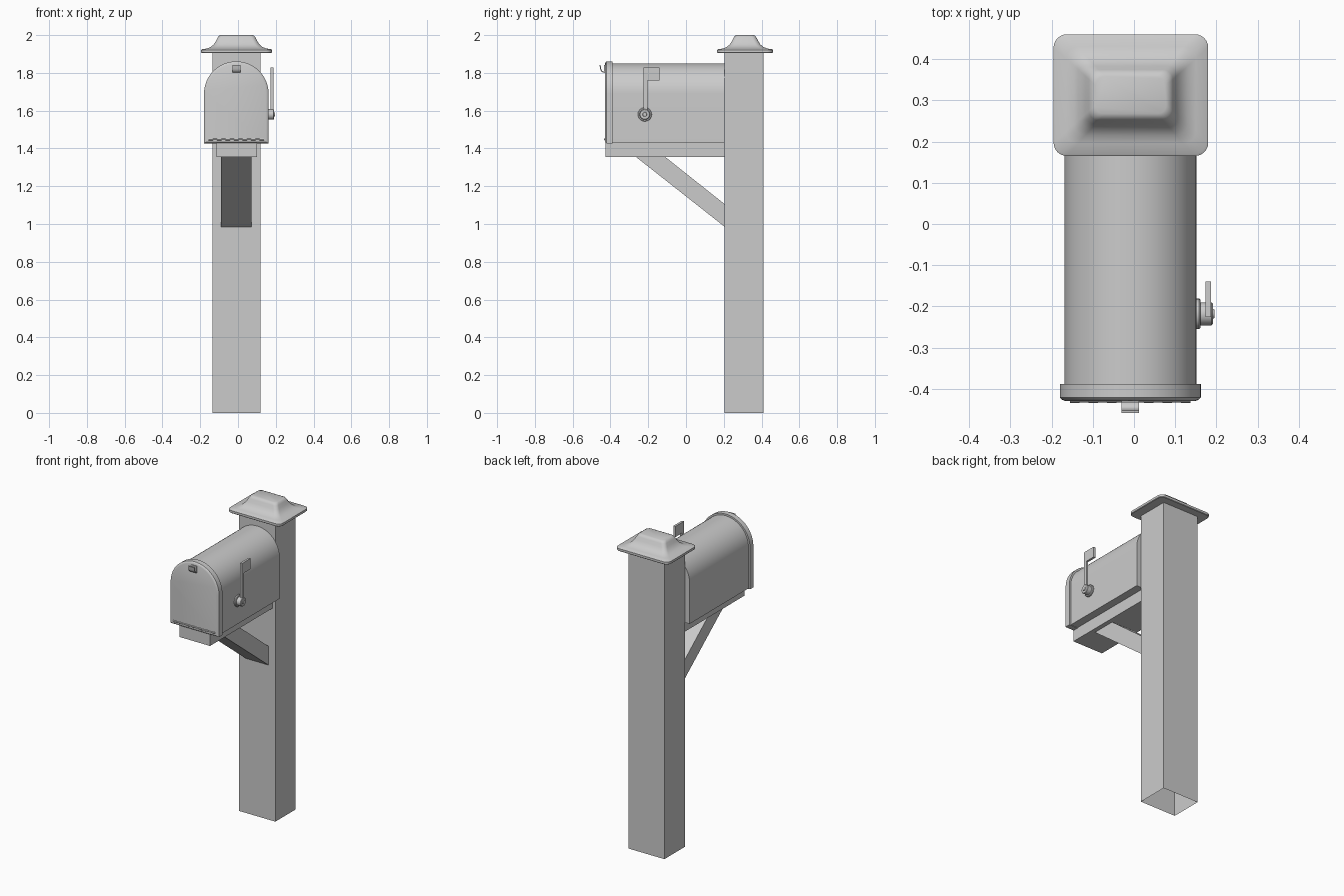
import bpy, bmesh
from math import sin, cos, pi, radians
from mathutils import Vector

if "Cube" in bpy.data.objects:
    bpy.data.objects.remove(bpy.data.objects["Cube"])


def make(name, verts, faces, smooth=False):
    me = bpy.data.meshes.new(name)
    me.from_pydata(verts, [], faces)
    bm = bmesh.new()
    bm.from_mesh(me)
    bmesh.ops.recalc_face_normals(bm, faces=bm.faces)
    bm.to_mesh(me)
    bm.free()
    ob = bpy.data.objects.new(name, me)
    bpy.context.collection.objects.link(ob)
    if smooth:
        bpy.ops.object.select_all(action='DESELECT')
        bpy.context.view_layer.objects.active = ob
        ob.select_set(True)
        bpy.ops.object.shade_smooth_by_angle(angle=radians(35))
    return ob


def loft(name, rings, smooth=False, cap_start=True, cap_end=True):
    n = len(rings[0])
    verts = [v for r in rings for v in r]
    faces = [(k * n + i, k * n + (i + 1) % n, (k + 1) * n + (i + 1) % n, (k + 1) * n + i)
             for k in range(len(rings) - 1) for i in range(n)]
    if cap_start:
        faces.append(tuple(range(n)))
    if cap_end:
        faces.append(tuple(range(len(verts) - n, len(verts))))
    return make(name, verts, faces, smooth)


def box(name, x0, x1, y0, y1, z0, z1, open_bottom=False):
    rings = [[(x0, y0, z), (x1, y0, z), (x1, y1, z), (x0, y1, z)] for z in (z0, z1)]
    return loft(name, rings, cap_start=not open_bottom)


def side_prism(name, prof, x0, x1, smooth=False):
    return loft(name, [[(x, y, z) for y, z in prof] for x in (x0, x1)], smooth)


def arch(y, cx, r, z_spring, z0, n=32):
    pts = [(cx - r, y, z0), (cx + r, y, z0)]
    return pts + [(cx + r * cos(pi * i / n), y, z_spring + r * sin(pi * i / n))
                  for i in range(n + 1)]


def rounded_rect(cx, cy, hx, hy, r, z, n=6):
    pts = []
    for q, (sx, sy) in enumerate([(1, 1), (-1, 1), (-1, -1), (1, -1)]):
        for i in range(n + 1):
            a = pi / 2 * (q + i / n)
            pts.append((cx + sx * (hx - r) + r * cos(a), cy + sy * (hy - r) + r * sin(a), z))
    return pts


def turned_x(name, cy, cz, prof, n=24):
    rings = [[(x, cy + r * cos(2 * pi * i / n), cz + r * sin(2 * pi * i / n))
              for i in range(n)] for x, r in prof]
    return loft(name, rings, True)


# Post, hollow and open underneath
box("post", -0.135, 0.12, 0.205, 0.41, 0, 1.91, open_bottom=True)

# Flared post cap: (inset, height)
cap = [(0.003, 1.905), (0, 1.908), (0, 1.922), (0.004, 1.925), (0.03, 1.929), (0.05, 1.937),
       (0.066, 1.95), (0.077, 1.967), (0.086, 1.985), (0.092, 1.995), (0.102, 2.0)]
loft("post_cap", [rounded_rect(-0.0075, 0.3125, 0.1875 - d, 0.1475 - d, 0.032 - d * 0.1, z)
                  for d, z in cap], True)

# Support board and diagonal brace
box("support_board", -0.115, 0.1, -0.425, 0.205, 1.355, 1.43)
side_prism("brace", [(-0.265, 1.355), (-0.11, 1.355), (0.205, 1.105), (0.205, 0.985)], -0.09, 0.072)

# Arched mailbox body and overlapping door
CX = -0.009
loft("mailbox_body", [arch(y, CX, 0.16, 1.69, 1.43) for y in (-0.40, 0.205)], True)
door = [(-0.388, 0.171), (-0.421, 0.171), (-0.426, 0.166), (-0.429, 0.158)]
loft("mailbox_door", [arch(y, CX, r, 1.69, 1.427 + (0.171 - r) * 0.5) for y, r in door], True)

# Door hinge: row of alternating knuckles
count, x0, x1 = 13, -0.155, 0.137
step = (x1 - x0) / count
prof = []
for i in range(count):
    r = 0.006 if i % 2 == 0 else 0.0045
    prof += [(x0 + i * step, r), (x0 + (i + 1) * step, r)]
turned_x("door_hinge", -0.428, 1.448, prof, 10)

# Curled door latch
mid = [(-0.428, 1.804), (-0.44, 1.805), (-0.448, 1.811), (-0.452, 1.822), (-0.455, 1.842)]
outer, inner = [], []
for i, p in enumerate(mid):
    a, b = Vector(mid[max(i - 1, 0)]), Vector(mid[min(i + 1, len(mid) - 1)])
    d = (b - a).normalized() * 0.003
    outer.append((p[0] + d.y, p[1] - d.x))
    inner.append((p[0] - d.y, p[1] + d.x))
side_prism("door_latch", outer + inner[::-1], -0.03, 0.012, True)
box("latch_plate", -0.03, 0.012, -0.433, -0.427, 1.80, 1.842)

# Flag pivot, arm and flag
turned_x("flag_pivot", -0.218, 1.58,
         [(0.145, 0.037), (0.158, 0.037), (0.161, 0.034), (0.161, 0.028), (0.188, 0.028),
          (0.191, 0.025), (0.191, 0.012), (0.195, 0.01)])
side_prism("flag", [(-0.226, 1.59), (-0.205, 1.59), (-0.205, 1.76), (-0.14, 1.76),
                    (-0.14, 1.828), (-0.226, 1.828)], 0.173, 0.187)
